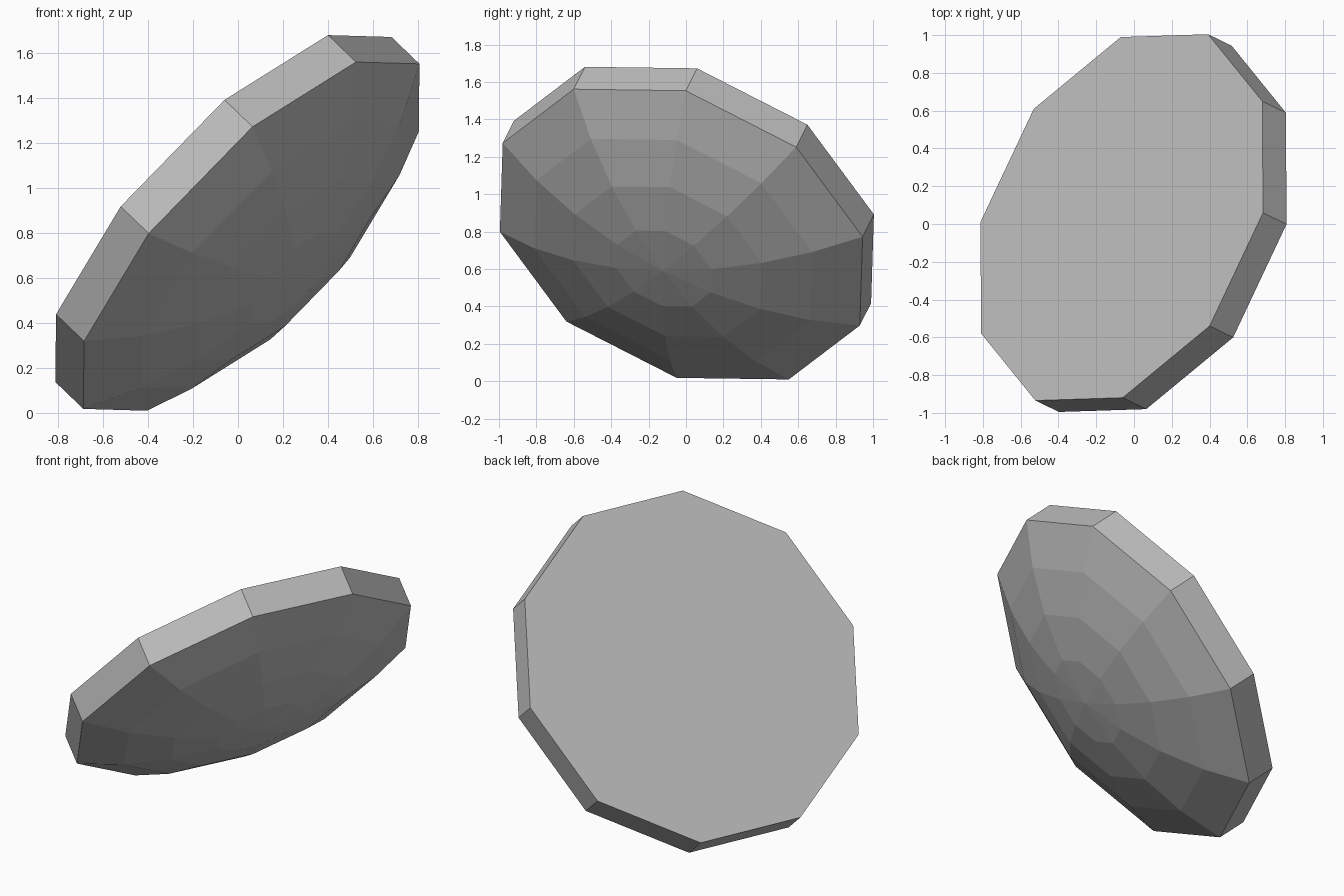
import bpy, bmesh, math
from mathutils import Vector, Matrix

if "Cube" in bpy.data.objects:
    bpy.data.objects.remove(bpy.data.objects["Cube"], do_unlink=True)

SIDES = 10
RADIUS = 1.072      # corner radius of the flat back
RIM = 0.183         # thickness of the straight rim
BULGE = 0.3         # height of the dome above the rim
RINGS = 4

# One plain grey for the whole lens
grey = bpy.data.materials.new("plain_grey")
grey.use_nodes = True
colour = (0.5, 0.5, 0.5, 1)
grey.diffuse_color = colour
grey.node_tree.nodes["Principled BSDF"].inputs["Base Color"].default_value = colour

# Half profile: back centre, rim, then a shallow spherical arc to the apex
sphere = (RADIUS ** 2 + BULGE ** 2) / (2 * BULGE)
sweep = math.asin(RADIUS / sphere)
profile = [(0, 0), (RADIUS, 0)]
for i in range(RINGS + 1):
    a = sweep * (1 - i / RINGS)
    profile.append((sphere * math.sin(a), RIM + BULGE - sphere * (1 - math.cos(a))))

# Spin the profile into a ten-sided solid
bm = bmesh.new()
verts = [bm.verts.new((r, 0, h)) for r, h in profile]
edges = [bm.edges.new(pair) for pair in zip(verts, verts[1:])]
bmesh.ops.spin(bm, geom=verts + edges, axis=(0, 0, 1), cent=(0, 0, 0),
               angle=math.tau, steps=SIDES, use_duplicate=False)
bmesh.ops.remove_doubles(bm, verts=bm.verts, dist=0.001)
# Merge the back fan into one flat face
back = [f for f in bm.faces if all(abs(v.co.z) < 0.001 for v in f.verts)]
bmesh.ops.dissolve_faces(bm, faces=back, use_verts=True)
bmesh.ops.recalc_face_normals(bm, faces=bm.faces)

# Tilt so that the dome faces down and forward to the left
axis = Vector((0.681, -0.33, -0.653)).normalized()
spoke = Vector((0.434, -0.536, 0.723))
spoke = (spoke - axis * spoke.dot(axis)).normalized()
side = axis.cross(spoke)
tilt = Matrix((spoke, side, axis)).transposed().to_4x4()
bm.transform(Matrix.Translation((-0.065, 0.035, 0.905)) @ tilt)

mesh = bpy.data.meshes.new("domed_disc")
bm.to_mesh(mesh)
bm.free()
mesh.materials.append(grey)
disc = bpy.data.objects.new("domed_disc", mesh)
bpy.context.collection.objects.link(disc)
